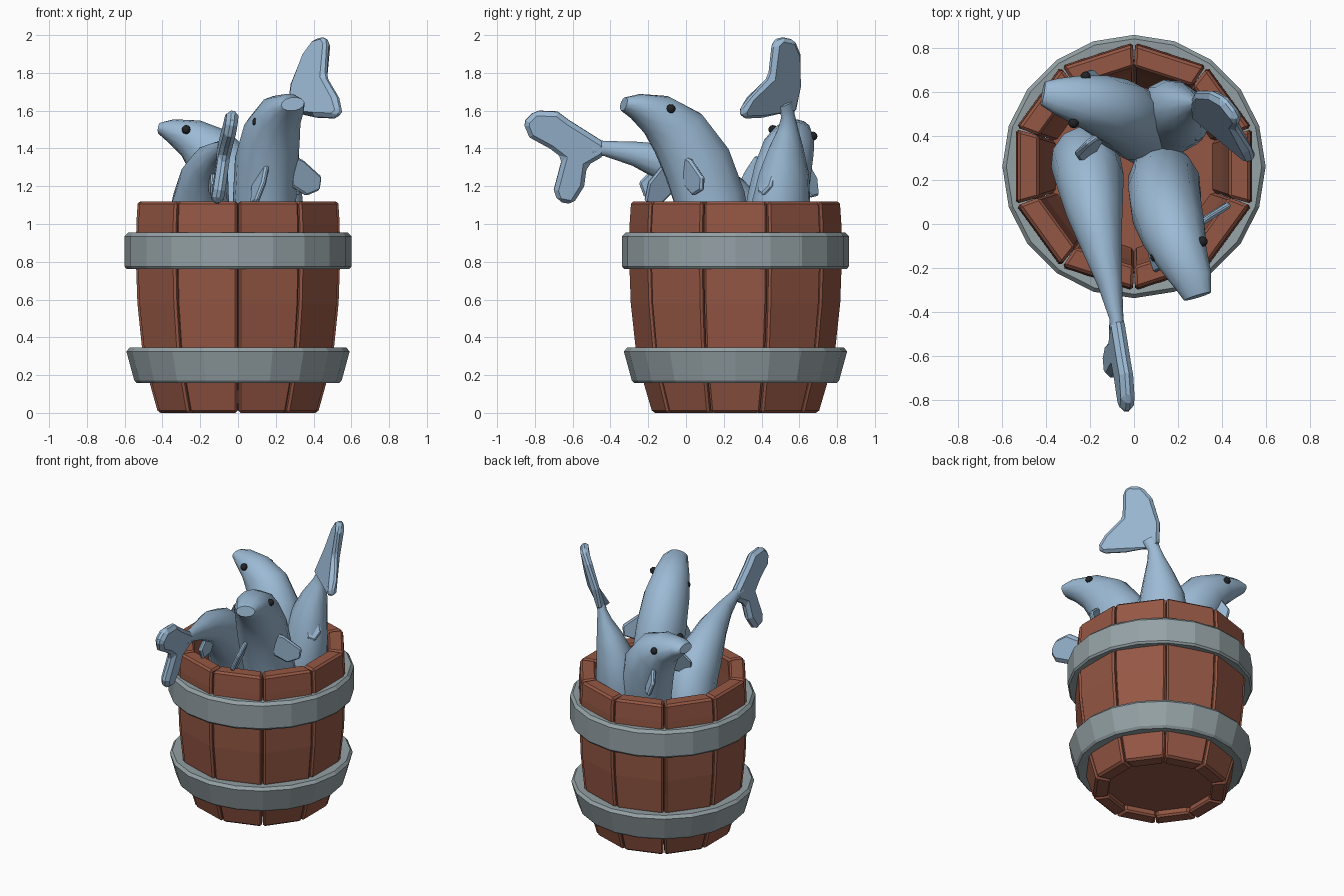
import bpy, bmesh, math
from mathutils import Vector as V, geometry

if "Cube" in bpy.data.objects:
    bpy.data.objects.remove(bpy.data.objects["Cube"])

CY = 0.262  # barrel axis sits behind the origin, the tail overhangs the front


def material(name, rgb):
    m = bpy.data.materials.new(name)
    m.diffuse_color = (*rgb, 1)
    m.use_nodes = True
    m.node_tree.nodes["Principled BSDF"].inputs["Base Color"].default_value = m.diffuse_color
    return m


WOOD = material("wood", (0.30, 0.095, 0.058))
IRON = material("iron", (0.30, 0.36, 0.38))
SKIN = material("skin", (0.33, 0.49, 0.66))
DARK = material("eye_dark", (0.015, 0.017, 0.02))


def finish(bm, name, mat, smooth=None, bevel=0, segments=1):
    bmesh.ops.recalc_face_normals(bm, faces=bm.faces)
    me = bpy.data.meshes.new(name)
    bm.to_mesh(me)
    bm.free()
    me.materials.append(mat)
    ob = bpy.data.objects.new(name, me)
    bpy.context.collection.objects.link(ob)
    if smooth:
        for p in me.polygons:
            p.use_smooth = True
        me.set_sharp_from_angle(angle=math.radians(smooth))
    if bevel:
        b = ob.modifiers.new("bevel", 'BEVEL')
        b.width, b.segments = bevel, segments
        b.limit_method, b.angle_limit = 'ANGLE', math.radians(40)
    return ob


def loft(bm, rings, closed=False):
    rings = [[bm.verts.new(p) for p in r] for r in rings]
    n = len(rings[0])
    pairs = list(zip(rings, rings[1:])) + ([(rings[-1], rings[0])] if closed else [])
    for a, b in pairs:
        for i in range(n):
            j = (i + 1) % n
            bm.faces.new((a[i], a[j], b[j], b[i]))
    if not closed:
        bm.faces.new(rings[0])
        bm.faces.new(rings[-1])


# Ten bulging staves with narrow grooves between them
STAVE = [(0, .445), (.16, .492), (.35, .535), (.58, .56), (.8, .568), (1.0, .566), (1.12, .558)]
C18, T18 = math.cos(math.pi / 10), math.tan(math.pi / 10)
for k in range(10):
    a = math.radians(72 + 36 * k)
    out, side = V((math.cos(a), math.sin(a), 0)), V((-math.sin(a), math.cos(a), 0))
    rings = []
    for z, r in STAVE:
        o = r * C18
        i = o - .1
        base = V((0, CY, z))
        wo, wi = o * T18 - .005, i * T18
        rings.append([base + out * o + side * wo, base + out * o - side * wo,
                      base + out * i - side * wi, base + out * i + side * wi])
    bm = bmesh.new()
    loft(bm, rings)
    finish(bm, f"stave_{k + 1}", WOOD, bevel=.013)


def ring(r, z, n, off=0):
    return [V((r * math.sin(off + math.tau * i / n), CY + r * math.cos(off + math.tau * i / n), z))
            for i in range(n)]


# Recessed barrel floor
bm = bmesh.new()
loft(bm, [ring(.39, .05, 10), ring(.41, .12, 10)])
finish(bm, "barrel_floor", WOOD)

# Two twenty-sided iron hoops
for name, prof in {
    "upper_hoop": [(.50, .77), (.59, .762), (.6, .775), (.6, .935), (.582, .955), (.50, .95)],
    "lower_hoop": [(.43, .17), (.535, .157), (.549, .172), (.591, .325), (.575, .345), (.48, .34)],
}.items():
    bm = bmesh.new()
    loft(bm, [ring(r, z, 20) for r, z in prof], closed=True)
    finish(bm, name, IRON)


def body(name, path, side):
    """Loft oval sections along a path of (x, y, z, half width, half height)."""
    pts = [V(p[:3]) for p in path]
    rings = []
    for i, p in enumerate(path):
        t = (pts[min(i + 1, len(pts) - 1)] - pts[max(i - 1, 0)]).normalized()
        n = V(side).cross(t).normalized()
        s = t.cross(n)
        rings.append([pts[i] + s * p[3] * math.cos(math.tau * j / 12)
                      + n * p[4] * math.sin(math.tau * j / 12) for j in range(12)])
    bm = bmesh.new()
    loft(bm, rings)
    finish(bm, name, SKIN, smooth=45)


def fin(name, pts, half):
    """Thin plate through an outline, with bevelled rim."""
    pts = [V(p) for p in pts]
    n = geometry.normal(pts) * half
    bm = bmesh.new()
    loft(bm, [[p - n for p in pts], [p + n for p in pts]])
    finish(bm, name, SKIN, bevel=half * .7)


def eye(name, p):
    bm = bmesh.new()
    bmesh.ops.create_uvsphere(bm, u_segments=10, v_segments=6, radius=.024)
    finish(bm, name, DARK, smooth=60).location = p


# Front fish, head up
body("front_fish_body", [
    (.15, .25, .55, .11, .11), (.14, .18, .9, .165, .185), (.14, .13, 1.12, .165, .195),
    (.15, .06, 1.32, .165, .19), (.18, -.04, 1.48, .15, .165), (.22, -.15, 1.575, .12, .12),
    (.27, -.26, 1.622, .09, .07), (.29, -.33, 1.635, .065, .036)], (.95, .3, .15))
fin("front_fish_right_fin", [(.26, -.03, 1.37), (.34, .03, 1.34), (.44, .09, 1.25),
                             (.43, .09, 1.18), (.36, .04, 1.15), (.28, 0, 1.2)], .014)
fin("front_fish_left_fin", [(.13, -.06, 1.32), (.16, -.12, 1.32), (.14, -.2, 1.22),
                            (.1, -.22, 1.12), (.075, -.14, 1.1), (.08, -.04, 1.2)], .014)
eye("front_fish_right_eye", (.312, -.08, 1.61))
eye("front_fish_left_eye", (.098, -.15, 1.54))

# Back fish, head up
body("back_fish_body", [
    (.03, .38, .55, .11, .11), (.01, .44, .9, .155, .17), (-.03, .48, 1.12, .16, .18),
    (-.07, .51, 1.26, .155, .18), (-.15, .54, 1.385, .14, .15), (-.25, .565, 1.455, .115, .105),
    (-.36, .585, 1.497, .08, .06), (-.415, .595, 1.507, .055, .03)], (.25, .95, -.1))
fin("back_fish_right_fin", [(-.17, .4, 1.35), (-.21, .37, 1.36), (-.27, .32, 1.27),
                            (-.24, .28, 1.2), (-.18, .33, 1.18), (-.14, .4, 1.22)], .014)
fin("back_fish_left_fin", [(-.15, .6, 1.34), (-.2, .64, 1.33), (-.23, .69, 1.24),
                           (-.2, .7, 1.15), (-.15, .66, 1.14), (-.12, .6, 1.2)], .014)
eye("back_fish_right_eye", (-.275, .46, 1.5))
eye("back_fish_left_eye", (-.22, .672, 1.465))

# Left diving fish, tail hanging over the front
body("left_fish_body", [
    (-.22, .32, .55, .12, .12), (-.22, .28, .9, .16, .17), (-.2, .2, 1.1, .155, .18),
    (-.18, .06, 1.23, .13, .15), (-.15, -.09, 1.32, .095, .105), (-.11, -.27, 1.372, .057, .065),
    (-.08, -.43, 1.4, .032, .04), (-.075, -.5, 1.4, .035, .045)], (1, .15, 0))
outline = [(-.43, 1.43), (-.62, 1.55), (-.68, 1.595), (-.8, 1.6), (-.85, 1.55), (-.855, 1.52),
           (-.83, 1.46), (-.72, 1.4), (-.655, 1.35), (-.7, 1.18), (-.68, 1.12), (-.6, 1.105),
           (-.54, 1.2), (-.525, 1.31), (-.43, 1.365)]
fin("left_fish_tail_fin",
    [(-.075 + .16 * (z - 1.36) - .06 * (y + .6), y, z) for y, z in outline], .032)
fin("left_fish_under_fin", [(-.15, -.05, 1.24), (-.13, -.2, 1.27), (-.13, -.25, 1.22),
                            (-.13, -.22, 1.14), (-.14, -.12, 1.15)], .014)

# Right diving fish, tail raised
body("right_fish_body", [
    (.13, .42, .55, .12, .12), (.17, .48, .9, .155, .165), (.19, .505, 1.12, .14, .17),
    (.2, .52, 1.27, .12, .145), (.235, .53, 1.4, .085, .1), (.265, .54, 1.5, .05, .06),
    (.285, .54, 1.575, .03, .04), (.31, .525, 1.64, .032, .05)], (.7, .7, -.25))
fin("right_fish_tail_fin", [
    (.27, .575, 1.59), (.285, .6, 1.74), (.35, .6, 1.9), (.41, .57, 1.975), (.465, .5, 1.99),
    (.475, .46, 1.96), (.465, .44, 1.78), (.53, .34, 1.67), (.545, .285, 1.6),
    (.52, .3, 1.56), (.41, .4, 1.565), (.3, .51, 1.59)], .028)
fin("right_fish_side_fin", [(.25, .47, 1.31), (.3, .48, 1.3), (.34, .455, 1.2),
                            (.32, .41, 1.15), (.28, .38, 1.17), (.24, .41, 1.25)], .014)
